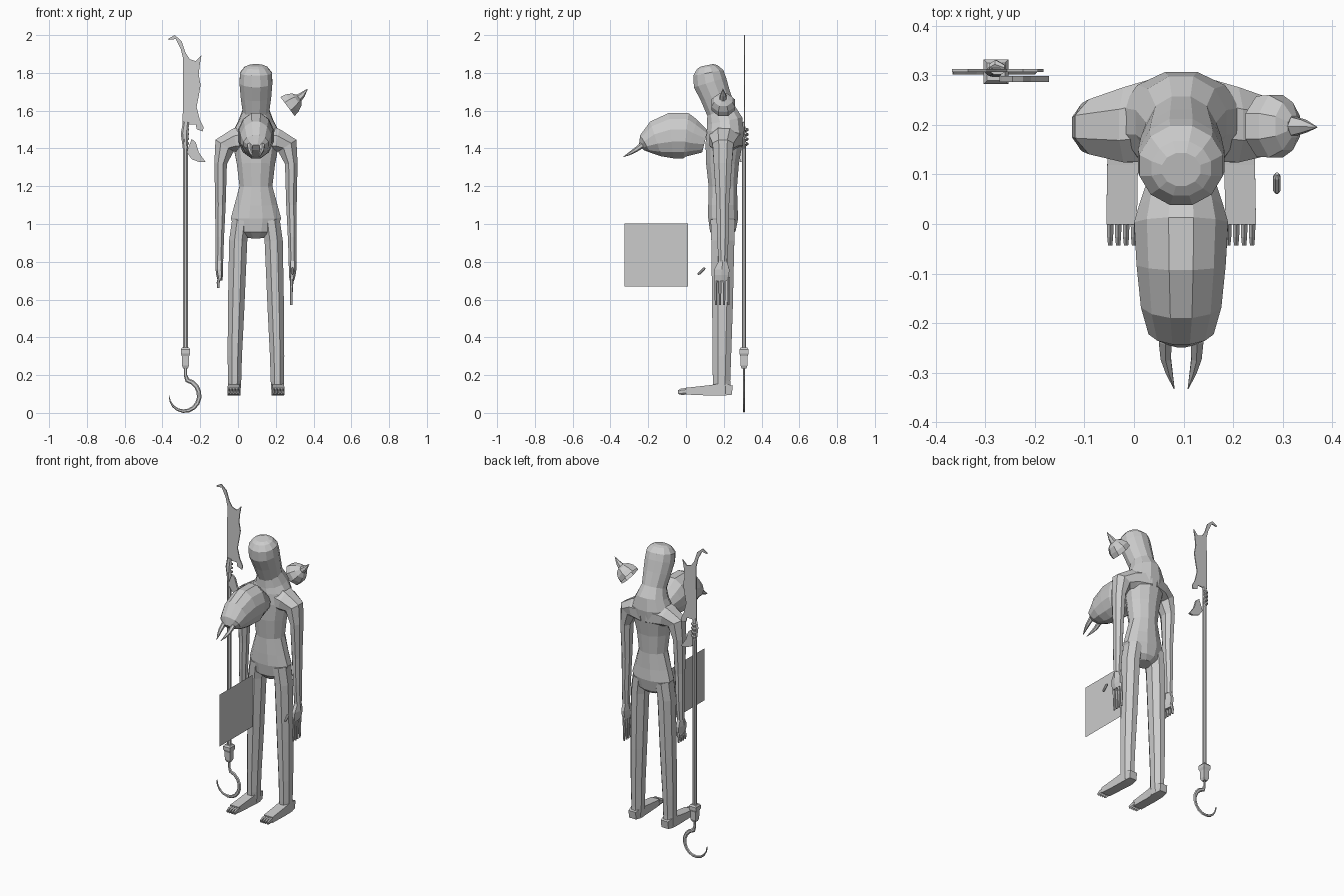
import bpy, bmesh, math
from mathutils import Vector

CX = 0.095  # mirror plane of the figure
X, Y = Vector((1, 0, 0)), Vector((0, 1, 0))
grey = bpy.data.materials.new("plain grey")
grey.diffuse_color = (0.6, 0.6, 0.6, 1)


def finish(name, bm, fix=True):
    if fix:
        bmesh.ops.recalc_face_normals(bm, faces=bm.faces)
    me = bpy.data.meshes.new(name)
    bm.to_mesh(me)
    bm.free()
    me.materials.append(grey)
    ob = bpy.data.objects.new(name, me)
    bpy.context.collection.objects.link(ob)
    return ob


def loft(name, secs, n=8, u=Y, caps=(True, True)):
    """Skin rings (x, y, z, radius along u, radius across) set square to the path."""
    bm = bmesh.new()
    pts = [Vector(s[:3]) for s in secs]
    rings = []
    for i, s in enumerate(secs):
        t = pts[min(i + 1, len(pts) - 1)] - pts[max(i - 1, 0)]
        v = t.cross(u).normalized()
        ring = []
        for k in range(n):
            a = 2 * math.pi * (k + 0.5) / n
            ring.append(bm.verts.new(pts[i] + u * (s[3] * math.cos(a)) + v * (s[4] * math.sin(a))))
        rings.append(ring)
    for a, b in zip(rings, rings[1:]):
        for k in range(n):
            bm.faces.new((a[k], a[(k + 1) % n], b[(k + 1) % n], b[k]))
    if caps[0]:
        bm.faces.new(rings[0])
    if caps[1]:
        bm.faces.new(rings[-1])
    return finish(name, bm)


def plate(name, pts, y, thick):
    """Flat outline in the xz plane with a little thickness."""
    bm = bmesh.new()
    f = bm.faces.new([bm.verts.new((x, y - thick / 2, z)) for x, z in pts])
    new = bmesh.ops.extrude_face_region(bm, geom=[f])["geom"]
    bmesh.ops.translate(bm, vec=(0, thick, 0), verts=[g for g in new if isinstance(g, bmesh.types.BMVert)])
    bmesh.ops.triangulate(bm, faces=[f for f in bm.faces if len(f.verts) > 4])
    return finish(name, bm)


# torso, neck and head in one skin: z, y, half width, half depth
body = [(.93, .20, .05, .04), (.96, .195, .11, .07), (1.03, .197, .138, .082), (1.10, .195, .118, .08),
        (1.20, .195, .090, .078), (1.32, .193, .105, .09), (1.42, .20, .125, .10), (1.49, .208, .125, .102),
        (1.545, .205, .095, .098), (1.60, .185, .073, .08), (1.68, .155, .084, .084),
        (1.75, .127, .09, .092), (1.80, .118, .087, .084), (1.83, .112, .062, .058), (1.84, .11, .04, .035)]
loft("torso_and_head", [(CX, y, z, w, d) for z, y, w, d in body], 12, X)

for s, side in ((-1, "right"), (1, "left")):
    def mirror(secs):
        return [(CX + s * d, *rest) for d, *rest in secs]

    # shoulder and arm
    loft(side + "_arm", mirror([
        (.02, .215, 1.45, .095, .09), (.11, .20, 1.44, .082, .07), (.166, .196, 1.415, .06, .062),
        (.187, .195, 1.32, .052, .036), (.188, .195, 1.10, .036, .03), (.192, .195, .93, .034, .025),
        (.194, .195, .80, .024, .022)]), 8)
    # hand and fingers
    loft(side + "_hand", mirror([
        (.194, .195, .81, .022, .021), (.194, .19, .76, .046, .02), (.192, .188, .73, .046, .018),
        (.19, .188, .70, .038, .012)]), 6)
    d, low = (.187, .57) if s > 0 else (.20, .66)
    for i in range(4):
        y = .158 + .022 * i
        loft(f"{side}_finger_{i + 1}", mirror([
            (.191, y, .72, .009, .009), (d, y, (low + .72) / 2, .008, .008), (d, y, low, .006, .006)]), 6)
    # leg
    loft(side + "_leg", mirror([
        (.08, .195, 1.02, .07, .05), (.094, .195, .91, .066, .052), (.105, .193, .55, .059, .047),
        (.112, .19, .30, .053, .041), (.113, .188, .17, .05, .038), (.115, .19, .10, .05, .035)]), 8)
    # foot and toes
    r = 1.41
    loft(side + "_foot", mirror([
        (.115, .245, .12, .025 * r, .024 * r), (.115, .20, .125, .033 * r, .033 * r),
        (.118, .12, .119, .031 * r, .027 * r), (.12, .0, .115, .031 * r, .018 * r)]), 4, X)
    for i in range(4):
        d = .095 + .016 * i
        loft(f"{side}_toe_{i + 1}", mirror([
            (d, .01, .115, .008, .018), (d, -.025, .112, .007, .017), (d, -.042, .109, .005, .010)]), 6, X)

# loose thumb floating by the left hand
loft("loose_thumb", [(.288, .063, .733, .004, .004), (.288, .069, .738, .008, .008),
                     (.288, .095, .763, .008, .008), (.288, .101, .769, .004, .004)], 8, X)

# floating horned helmet in front of the chest: y, top, bottom, half width
helm = [(-.236, 1.425, 1.385, .03), (-.215, 1.48, 1.368, .068), (-.16, 1.55, 1.35, .084), (-.08, 1.592, 1.343, .093),
        (.0, 1.592, 1.343, .098), (.03, 1.56, 1.35, .088), (.10, 1.50, 1.375, .065)]
loft("helmet", [(CX, y, (a + b) / 2, w, (a - b) / 2) for y, a, b, w in helm], 12, X)
for s in (-1, 1):
    loft("helmet_tusk", [(CX + s * d, y, z, q, q) for d, y, z, q in
                         [(.026, -.20, 1.435, .016), (.032, -.235, 1.415, .015), (.031, -.27, 1.39, .012),
                          (.024, -.30, 1.372, .008), (.014, -.332, 1.355, .001)]], 6, X)

# floating hollow shoulder guard with a spike, tilted outward
ax = Vector((.8, 0, .6))
base = Vector((.262, .197, 1.622))
loft("shoulder_guard", [(*(base + ax * h), ry, rx) for h, ry, rx in
                        [(.0, .066, .068), (.03, .068, .062), (.06, .052, .045), (.076, .024, .022)]],
     8, Y, (False, True))
tip = base + ax * .065
loft("shoulder_spike", [(*tip, .024, .024), (*(tip + Vector((.028, 0, .024))), .015, .015),
                        (.369, .195, 1.716, .001, .001)], 6)

# thin upright panel on the centre plane
bm = bmesh.new()
bm.faces.new([bm.verts.new((CX, y, z)) for y, z in ((-.325, .67), (.01, .67), (.01, 1.003), (-.325, 1.003))])
finish("side_panel", bm, False)

# polearm shaft and square socket
PX, PY = -.278, .307
loft("shaft", [(PX, PY, .30, .012, .013), (PX, PY, 1.45, .012, .013)], 8)
q = 1.414
loft("socket", [(PX, PY, z, w * q, w * q) for z, w in
                [(.235, .012), (.25, .018), (.30, .019), (.315, .025), (.335, .025), (.345, .018)]], 4)

# lower hook: stem running into a tapering arc
hook = [(PX, .25, .008), (PX, .20, .009)]
for i in range(13):
    a = math.radians(78 - i * 21.5)
    hook.append((-.285 + .08 * math.cos(a), .093 + .083 * math.sin(a), .0115 * (1 - (i / 12) ** 3) + .001))
low = min(z - w for x, z, w in hook)
loft("lower_hook", [(x, PY, z - low if z < .19 else z, .006, w) for x, z, w in hook], 6)

# upper blade with a curled tip
plate("blade", [(-.367, 1.982), (-.335, 2.0), (-.298, 1.968), (-.277, 1.905), (-.256, 1.873), (-.224, 1.862),
                (-.193, 1.894), (-.203, 1.84), (-.208, 1.79), (-.198, 1.735), (-.208, 1.677), (-.219, 1.62),
                (-.203, 1.555), (-.182, 1.513), (-.187, 1.49), (-.219, 1.502), (-.224, 1.528), (-.293, 1.528),
                (-.29, 1.873), (-.303, 1.926), (-.33, 1.979), (-.367, 1.975)], .309, .006)

# grip under the blade, its knuckles and the side claw
loft("grip", [(-.275, PY, 1.54, .006, .016), (-.283, PY, 1.48, .010, .02), (PX, PY, 1.40, .012, .014)], 6)
for i in range(4):
    z = 1.42 + .025 * i
    loft("grip_knuckle", [(PX - .012, .315, z, .009, .009), (PX, .322, z + .004, .010, .010),
                          (PX + .018, .315, z + .008, .006, .006)], 6)
plate("claw", [(-.266, 1.396), (-.245, 1.45), (-.224, 1.433), (-.208, 1.38), (-.171, 1.327),
               (-.203, 1.327), (-.245, 1.343), (-.271, 1.38)], .292, .012)
